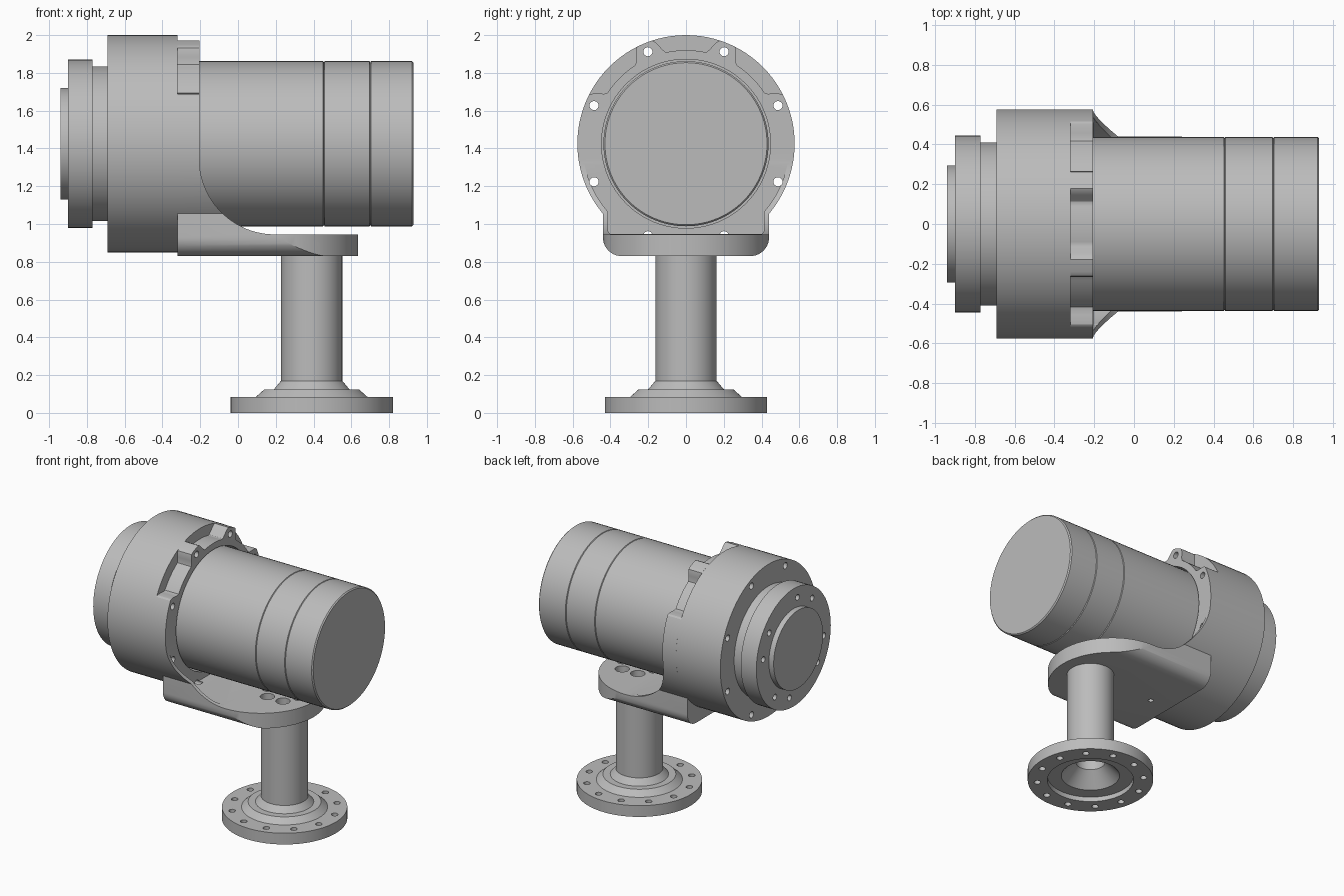
import bpy, bmesh
from math import sin, cos, pi, radians, degrees, acos
from mathutils import Matrix, Vector

if "Cube" in bpy.data.objects:
    bpy.data.objects.remove(bpy.data.objects["Cube"], do_unlink=True)

AXIS_Z = 1.425      # height of the barrel axis
POST_X = 0.39       # position of the post
BOLT_R = 0.527      # main bolt circle
RIM_R = 0.575       # drum radius

grey = bpy.data.materials.new("light_grey")
grey.use_nodes = True
grey.diffuse_color = (0.5, 0.5, 0.5, 1)
grey.node_tree.nodes["Principled BSDF"].inputs["Base Color"].default_value = (0.5, 0.5, 0.5, 1)


def make(name, bm):
    bmesh.ops.recalc_face_normals(bm, faces=bm.faces)
    mesh = bpy.data.meshes.new(name)
    bm.to_mesh(mesh)
    bm.free()
    mesh.materials.append(grey)
    obj = bpy.data.objects.new(name, mesh)
    bpy.context.collection.objects.link(obj)
    return obj


def lathe(name, profile, horizontal=True, steps=96):
    """Turn (radius, station) points about the barrel axis or the post axis."""
    bm = bmesh.new()
    if horizontal:
        centre, axis = Vector((0, 0, AXIS_Z)), Vector((1, 0, 0))
        verts = [bm.verts.new((s, 0, AXIS_Z + r)) for r, s in profile]
    else:
        centre, axis = Vector((POST_X, 0, 0)), Vector((0, 0, 1))
        verts = [bm.verts.new((POST_X + r, 0, s)) for r, s in profile]
    edges = [bm.edges.new(pair) for pair in zip(verts, verts[1:])]
    bmesh.ops.spin(bm, geom=verts + edges, cent=centre, axis=axis,
                   angle=2 * pi, steps=steps, use_duplicate=False)
    bmesh.ops.remove_doubles(bm, verts=bm.verts, dist=0.0002)
    return make(name, bm)


def disc(name, r, x0, x1):
    return lathe(name, [(0, x0), (r, x0), (r, x1), (0, x1)])


def prism(name, points, place, lo, hi):
    """Extrude a closed outline; place(a, b, t) maps it into space."""
    bm = bmesh.new()
    face = bm.faces.new([bm.verts.new(place(a, b, lo)) for a, b in points])
    out = bmesh.ops.extrude_face_region(bm, geom=[face])
    shift = Vector(place(0, 0, hi)) - Vector(place(0, 0, lo))
    bmesh.ops.translate(bm, vec=shift, verts=[v for v in out["geom"] if isinstance(v, bmesh.types.BMVert)])
    return make(name, bm)


def pins(points, r, depth, along_x):
    """One cutter holding a pin at every point."""
    bm = bmesh.new()
    turn = Matrix.Rotation(pi / 2, 4, 'Y') if along_x else Matrix()
    for p in points:
        bmesh.ops.create_cone(bm, cap_ends=True, segments=20, radius1=r, radius2=r,
                              depth=depth, matrix=Matrix.Translation(p) @ turn)
    return make("hole_cutter", bm)


def boolean(obj, cutter, operation='DIFFERENCE', keep=False):
    mod = obj.modifiers.new("cut", 'BOOLEAN')
    mod.operation, mod.solver, mod.object = operation, 'EXACT', cutter
    bpy.context.view_layer.objects.active = obj
    bpy.ops.object.modifier_apply(modifier=mod.name)
    if not keep:
        bpy.data.objects.remove(cutter, do_unlink=True)


def ring(r, angles, x):
    return [(x, r * cos(radians(a)), AXIS_Z + r * sin(radians(a))) for a in angles]


def arc(cx, cy, r, start, end, n):
    return [(cx + r * cos(radians(start + (end - start) * i / n)),
             cy + r * sin(radians(start + (end - start) * i / n))) for i in range(n + 1)]


def mirrored(half):
    return half + [(-a, b) for a, b in reversed(half) if a > 0.0001]


along_x = lambda a, b, t: (t, a, b)
along_y = lambda a, b, t: (a, t, b)
along_z = lambda a, b, t: (a, b, t)

# Barrel with two seam grooves and a softened end
barrel = [(0, -0.33), (0.437, -0.33)]
for seam in (0.455, 0.70):
    barrel += [(0.437, seam - 0.004), (0.431, seam), (0.437, seam + 0.004)]
barrel += [(0.437, 0.922), (0.429, 0.93), (0, 0.93)]
lathe("barrel", barrel)

# Drum, neck, front disc and cap
drum = disc("drum", RIM_R, -0.69, -0.32)
disc("neck", 0.41, -0.78, -0.68)
front_disc = disc("front_disc", 0.445, -0.90, -0.77)
disc("front_cap", 0.295, -0.94, -0.89)
pairs = [22.5 + 90 * k + side for k in range(4) for side in (-15, 15)]
boolean(front_disc, pins(ring(0.365, pairs, -0.90), 0.022, 0.12, True))


# Bracket outline: eared upper rim, round flanks, rounded lower corners
def rim_radius(angle):
    if angle <= 22.5:
        return RIM_R
    off = min(abs(angle - ear) for ear in (22.5, 67.5))
    t = min(max((off - 4) / 6.5, 0), 1)
    return RIM_R - 0.08 * t * t * (3 - 2 * t)


flank = degrees(acos(0.44 / RIM_R))
half = []
for i in range(101):
    angle = 90 - (90 + flank) * i / 100
    r = rim_radius(angle)
    half.append((r * cos(radians(angle)), AXIS_Z + r * sin(radians(angle))))
half += arc(0.34, 0.93, 0.1, 0, -90, 10)
bracket = prism("bracket", mirrored(half), along_x, -0.32, 0.70)

# Round the foot end in plan
plan = [(-0.5, -0.8), (0.19, -0.8)] + arc(0.194, 0, 0.441, -90, 90, 48) + [(0.19, 0.8), (-0.5, 0.8)]
boolean(bracket, prism("plan_cutter", plan, along_z, 0.5, 2.3), 'INTERSECT')

# Sweep the side gussets down to the foot
sweep = [(-0.205, 2.3)] + arc(0.195, 1.345, 0.4, 180, 270, 32) + [(0.9, 0.945), (0.9, 2.3)]
boolean(bracket, prism("sweep_cutter", sweep, along_y, -0.9, 0.9))

# Hollow between the gussets, and the bore around the barrel
inner = degrees(acos(0.413 / 0.548))
hollow = [(0.548, 1.6)] + arc(0, AXIS_Z, 0.548, 0, -inner, 24) + arc(0.393, 0.966, 0.02, 0, -90, 5)
boolean(bracket, prism("hollow_cutter", mirrored(hollow), along_x, -0.204, 0.9))
boolean(bracket, disc("bore_cutter", 0.447, -0.5, -0.1))

# Through bolts in the drum and bracket
bolts = pins(ring(BOLT_R, [22.5 + 45 * k for k in range(8)], -0.475), 0.024, 0.62, True)
boolean(drum, bolts, keep=True)
boolean(bracket, bolts)

# Foot counterbores and drain hole
sockets = [(POST_X + 0.13 * cos(k * pi / 3), 0.13 * sin(k * pi / 3), 0.93) for k in range(6)]
boolean(bracket, pins(sockets, 0.05, 0.1, False))
boolean(bracket, pins([(-0.15, 0, 0.9)], 0.018, 0.3, False))

# Post and stepped base flange, hollow underneath
post = lathe("post_and_base", [
    (0, 0.8), (0.1, 0.8), (0.1, 0.14), (0.2, 0.035), (0.295, 0.035), (0.295, 0),
    (0.43, 0), (0.43, 0.085), (0.295, 0.085), (0.25, 0.125), (0.2, 0.125),
    (0.162, 0.17), (0.162, 0.835), (0, 0.835)], horizontal=False)
holes = [(POST_X + 0.365 * cos(radians(15 + 30 * k)), 0.365 * sin(radians(15 + 30 * k)), 0.04)
         for k in range(12)]
boolean(post, pins(holes, 0.023, 0.2, False))

# Smooth shading with sharp edges kept
for obj in bpy.context.scene.objects:
    if obj.type == 'MESH' and obj.data.materials and obj.data.materials[0] == grey:
        bpy.ops.object.select_all(action='DESELECT')
        obj.select_set(True)
        bpy.context.view_layer.objects.active = obj
        bpy.ops.object.shade_smooth_by_angle(angle=radians(25))
